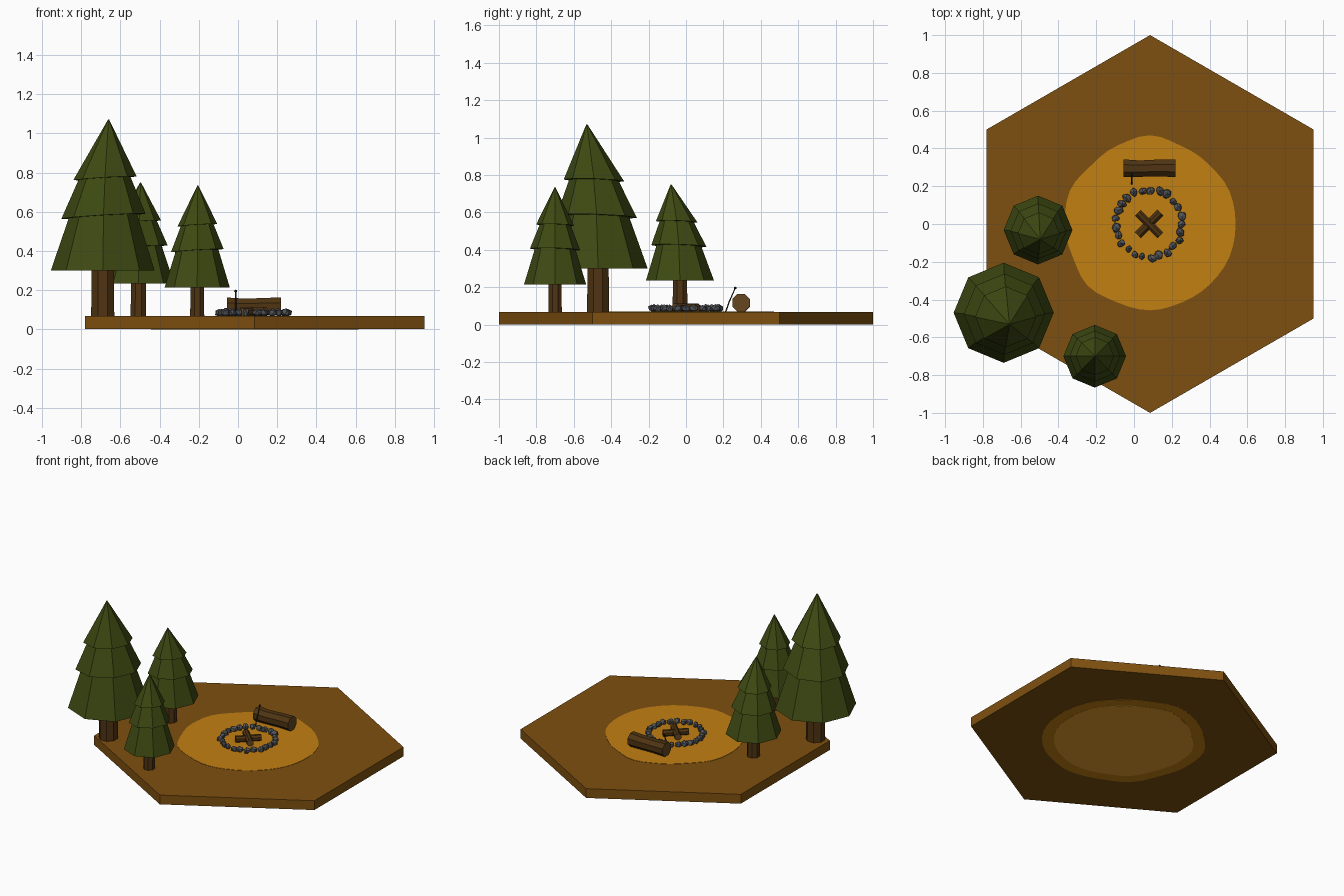
import bpy, bmesh, math, random
from mathutils import Vector, Matrix

if "Cube" in bpy.data.objects:
    bpy.data.objects.remove(bpy.data.objects["Cube"])

random.seed(4)
CX = 0.085      # centre of the tile
TOP = 0.068     # ground level


def material(name, rgb):
    m = bpy.data.materials.new(name)
    m.diffuse_color = (*rgb, 1)
    m.use_nodes = True
    m.node_tree.nodes["Principled BSDF"].inputs["Base Color"].default_value = m.diffuse_color
    return m


EARTH = material("brown earth", (0.21, 0.08, 0.005))
SAND = material("sandy clearing", (0.54, 0.215, 0.006))
GLOW = material("pale orange", (1.0, 0.44, 0.03))
GREEN = material("pine green", (0.048, 0.068, 0.006))
BARK = material("bark", (0.078, 0.034, 0.006))
WOOD = material("cut wood", (0.125, 0.062, 0.014))
STONE = material("grey stone", (0.085, 0.09, 0.10))
CHAR = material("charred twig", (0.03, 0.018, 0.01))


def finish(name, bm, *mats):
    bmesh.ops.recalc_face_normals(bm, faces=bm.faces)
    me = bpy.data.meshes.new(name)
    bm.to_mesh(me)
    bm.free()
    for m in mats:
        me.materials.append(m)
    ob = bpy.data.objects.new(name, me)
    bpy.context.collection.objects.link(ob)
    return ob


def loft(bm, rings):
    """Skin a list of equally long point rings and cap both ends."""
    vs = [[bm.verts.new(p) for p in r] for r in rings]
    n = len(vs[0])
    for a, b in zip(vs, vs[1:]):
        for i in range(n):
            j = (i + 1) % n
            bm.faces.new((a[i], a[j], b[j], b[i]))
    caps = [bm.faces.new(vs[0][::-1]), bm.faces.new(vs[-1])]
    return caps


def circle(x, y, z, r, n=8, turn=0.0):
    return [(x + r * math.cos(turn + math.tau * i / n),
             y + r * math.sin(turn + math.tau * i / n), z) for i in range(n)]


def tube(name, path, radii, n, *mats, turn=0.0):
    """Round bar along a path; caps take the second material if given."""
    bm = bmesh.new()
    path = [Vector(p) for p in path]
    q = (path[-1] - path[0]).to_track_quat('Z', 'Y')
    rings = [[p + q @ Vector(c) for c in circle(0, 0, 0, r, n, turn)]
             for p, r in zip(path, radii)]
    caps = loft(bm, rings)
    if len(mats) > 1:
        for f in caps:
            f.material_index = 1
    return finish(name, bm, *mats)


# Hexagonal ground tile
bm = bmesh.new()
loft(bm, [circle(CX, 0, z, 1.0, 6, math.pi / 2) for z in (0.002, TOP)])
finish("ground_tile", bm, EARTH)

# Rounded uneven clearing on top, with its wider footprint underneath
OUTLINE = [0.453, 0.455, 0.443, 0.445, 0.47, 0.45, 0.44, 0.46,
           0.452, 0.445, 0.465, 0.45, 0.457, 0.448, 0.45, 0.455]


def patch(name, z0, z1, scale, mat):
    n, sub = len(OUTLINE), 3
    pts = []
    for i in range(n * sub):
        k, t = divmod(i, sub)
        t = (1 - math.cos(math.pi * t / sub)) / 2
        r = scale * (OUTLINE[k] * (1 - t) + OUTLINE[(k + 1) % n] * t)
        a = math.tau * i / (n * sub)
        pts.append((CX + r * math.cos(a), r * math.sin(a)))
    bm = bmesh.new()
    loft(bm, [[(x, y, z) for x, y in pts] for z in (z0, z1)])
    finish(name, bm, mat)


patch("clearing", TOP - 0.002, TOP + 0.002, 1.0, SAND)
patch("underside_ring", 0.001, 0.003, 1.17, SAND)
patch("underside_patch", 0.0, 0.003, 1.0, GLOW)


# Pines: octagonal trunk and three stacked skirts, the tip leaning a little
def pine(name, x, y, trunk_r, z0, z1, r, tip):
    tube(name + "_trunk", [(x, y, TOP - 0.01), (x, y, z0 + 0.03)],
         [trunk_r, trunk_r * 0.95], 8, BARK, turn=math.pi / 8)
    h = z1 - z0
    # (bottom height, bottom radius, top height, top radius)
    tiers = [(0.0, 1.0, 0.40, 0.62), (0.36, 0.81, 0.66, 0.44), (0.61, 0.61, 1.0, 0.012)]
    for i, (a, ra, b, rb) in enumerate(tiers):
        bm = bmesh.new()
        rings = []
        for t, rr in ((a, ra), (b, rb)):
            lean = t ** 2
            ring = circle(x + (tip[0] - x) * lean, y + (tip[1] - y) * lean,
                          z0 + h * t, r * rr)
            if i and t == a:    # uneven hem on the upper skirts
                ring = [(px, py, pz + 0.06 * (px - x) - 0.03 * (py - y)) for px, py, pz in ring]
            rings.append(ring)
        loft(bm, rings)
        finish(f"{name}_skirt_{i + 1}", bm, GREEN)


pine("large_pine", -0.69, -0.47, 0.064, 0.30, 1.07, 0.265, (-0.66, -0.53))
pine("middle_pine", -0.508, -0.032, 0.043, 0.235, 0.75, 0.182, (-0.497, -0.08))
pine("small_pine", -0.208, -0.70, 0.039, 0.215, 0.735, 0.166, (-0.205, -0.70))

# Ring of stones around the fire
COUNT = 25
bm = bmesh.new()
for i in range(COUNT):
    a = math.tau * (i + random.uniform(-0.12, 0.12)) / COUNT
    d = 0.178 + random.uniform(-0.008, 0.008)
    s = random.uniform(0.019, 0.027)
    mat = (Matrix.Translation((0.08 + d * math.cos(a), 0.003 + d * math.sin(a), TOP + 0.018))
           @ Matrix.Rotation(random.uniform(0, math.tau), 4, 'Z')
           @ Matrix.Diagonal((s * 1.1, s * 0.9, 0.022, 1)))
    bmesh.ops.create_icosphere(bm, subdivisions=1, radius=1, matrix=mat)
for v in bm.verts:
    v.co += Vector([random.uniform(-0.003, 0.003) for _ in range(3)])
finish("fire_stones", bm, STONE)

# Crossed firewood
for name, a, z in (("firewood_lower", 45, 0.088), ("firewood_upper", 135, 0.093)):
    d = Vector((math.cos(math.radians(a)), math.sin(math.radians(a)), 0)) * 0.084
    c = Vector((0.08, 0, z))
    tube(name, [c - d, c + d], [0.023, 0.023], 8, BARK, WOOD, turn=math.pi / 8)

# Log seat with slightly uneven girth
tube("log_seat", [(-0.055, 0.295, 0.116), (0.03, 0.293, 0.114), (0.13, 0.297, 0.116), (0.22, 0.295, 0.117)],
     [0.051, 0.047, 0.048, 0.051], 8, BARK, WOOD, turn=math.pi / 8)

# Roasting stick leaning on the log, with a small tip
tube("roasting_stick", [(-0.012, 0.212, TOP), (-0.012, 0.232, 0.125), (-0.012, 0.25, 0.165), (-0.012, 0.263, 0.195)],
     [0.004, 0.004, 0.0035, 0.003], 6, CHAR)
bm = bmesh.new()
bmesh.ops.create_icosphere(bm, subdivisions=1, radius=0.008,
                           matrix=Matrix.Translation((-0.012, 0.263, 0.196)))
finish("stick_tip", bm, CHAR)
